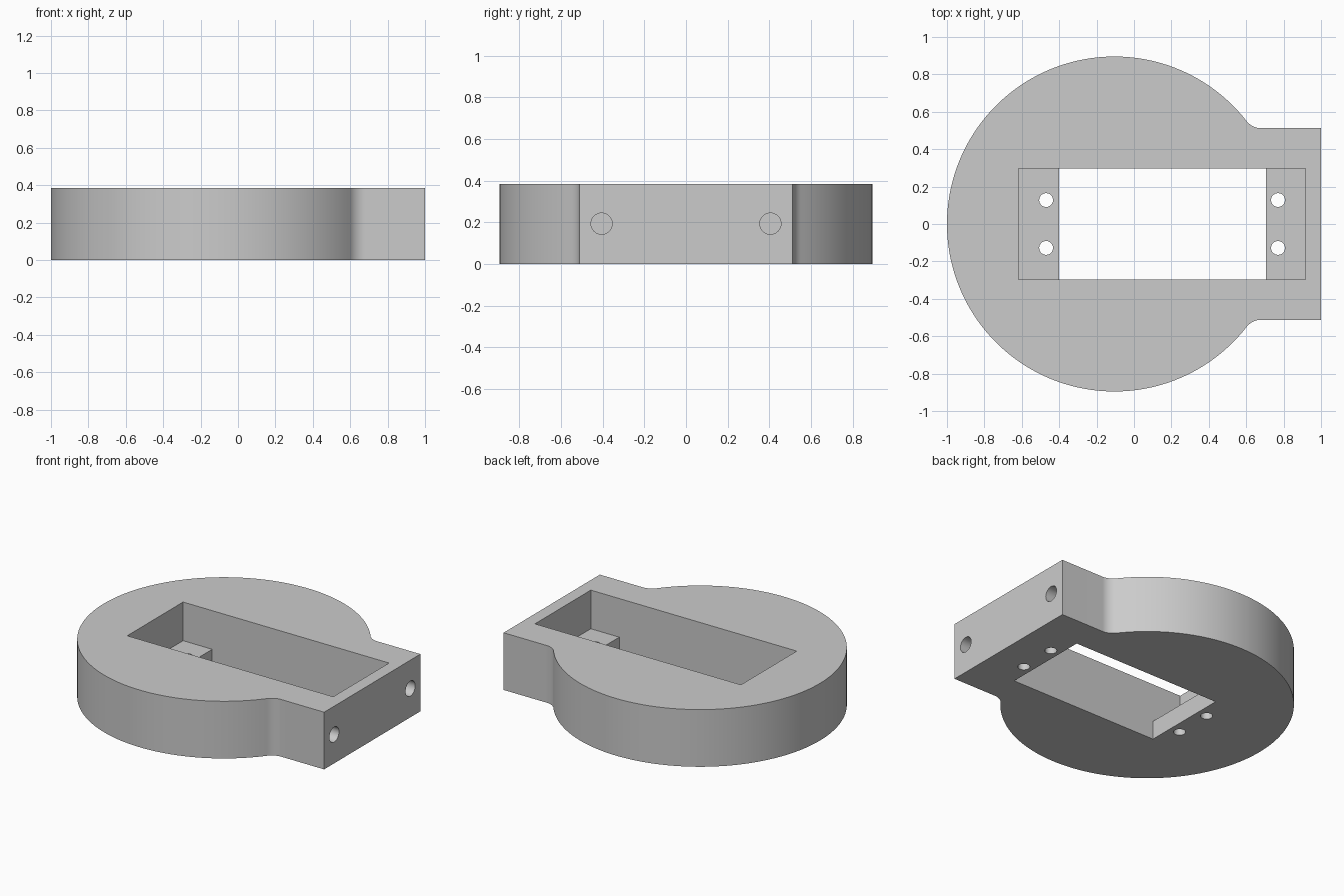
import bpy
import bmesh
from math import pi, sin, cos, atan2, sqrt, radians
from mathutils import Vector

cube = bpy.data.objects.get("Cube")
if cube:
    bpy.data.objects.remove(cube, do_unlink=True)

HEIGHT = 0.385
DISC_X, DISC_R = -0.1045, 0.8955
BLOCK_Y, FILLET = 0.512, 0.1
LEDGE_Z = 0.125
POCKET_Y = 0.297

grey = bpy.data.materials.new("plain grey")
grey.use_nodes = True
colour = (0.6, 0.6, 0.6, 1)
grey.diffuse_color = colour
grey.node_tree.nodes["Principled BSDF"].inputs["Base Color"].default_value = colour


def prism(name, points, direction):
    """Sweep a flat outline along a direction into a solid."""
    bm = bmesh.new()
    face = bm.faces.new([bm.verts.new(p) for p in points])
    swept = bmesh.ops.extrude_face_region(bm, geom=[face])
    top = [g for g in swept["geom"] if isinstance(g, bmesh.types.BMVert)]
    bmesh.ops.translate(bm, vec=Vector(direction), verts=top)
    bmesh.ops.recalc_face_normals(bm, faces=bm.faces)
    mesh = bpy.data.meshes.new(name)
    bm.to_mesh(mesh)
    bm.free()
    mesh.materials.append(grey)
    obj = bpy.data.objects.new(name, mesh)
    bpy.context.collection.objects.link(obj)
    return obj


def arc(cx, cy, r, start, end, steps):
    return [(cx + r * cos(start + (end - start) * i / steps),
             cy + r * sin(start + (end - start) * i / steps))
            for i in range(steps + 1)]


# Upper half of the outline: block side, concave fillet, disc rim
reach = sqrt((DISC_R + FILLET) ** 2 - (BLOCK_Y + FILLET) ** 2)
meet = atan2(BLOCK_Y + FILLET, reach)
half = [(1, BLOCK_Y)]
half += arc(DISC_X + reach, BLOCK_Y + FILLET, FILLET, -pi / 2, meet - pi, 12)
half += arc(DISC_X, 0, DISC_R, meet, pi, 64)[1:]
outline = half + [(x, -y) for x, y in reversed(half[:-1])]
body = prism("housing_body", [(x, y, 0) for x, y in outline], (0, 0, HEIGHT))

# Stepped pocket: wide recess above, narrower opening through the floor
step = [(-0.4, -0.1), (0.705, -0.1), (0.705, LEDGE_Z), (0.917, LEDGE_Z),
        (0.917, 0.5), (-0.617, 0.5), (-0.617, LEDGE_Z), (-0.4, LEDGE_Z)]
cutters = [prism("pocket_cutter", [(x, -POCKET_Y, z) for x, z in step],
                 (0, 2 * POCKET_Y, 0))]

for side in (-1, 1):
    # Screw holes through both ledges
    for x in (-0.47, 0.77):
        ring = arc(x, side * 0.128, 0.037, 0, 2 * pi, 32)[:-1]
        cutters.append(prism("screw_hole_cutter", [(a, b, -0.1) for a, b in ring],
                             (0, 0, LEDGE_Z + 0.15)))
    # Blind holes in the end of the block
    ring = arc(side * 0.405, 0.194, 0.051, 0, 2 * pi, 32)[:-1]
    cutters.append(prism("end_hole_cutter", [(1.1, a, b) for a, b in ring],
                         (-0.5, 0, 0)))

bpy.ops.object.select_all(action="DESELECT")
bpy.context.view_layer.objects.active = body
body.select_set(True)
for cutter in cutters:
    cutter.hide_render = True
    mod = body.modifiers.new("cut", "BOOLEAN")
    mod.operation = "DIFFERENCE"
    mod.solver = "EXACT"
    mod.object = cutter
    bpy.ops.object.modifier_apply(modifier=mod.name)
    bpy.data.objects.remove(cutter, do_unlink=True)

bpy.ops.object.shade_smooth_by_angle(angle=radians(30))
